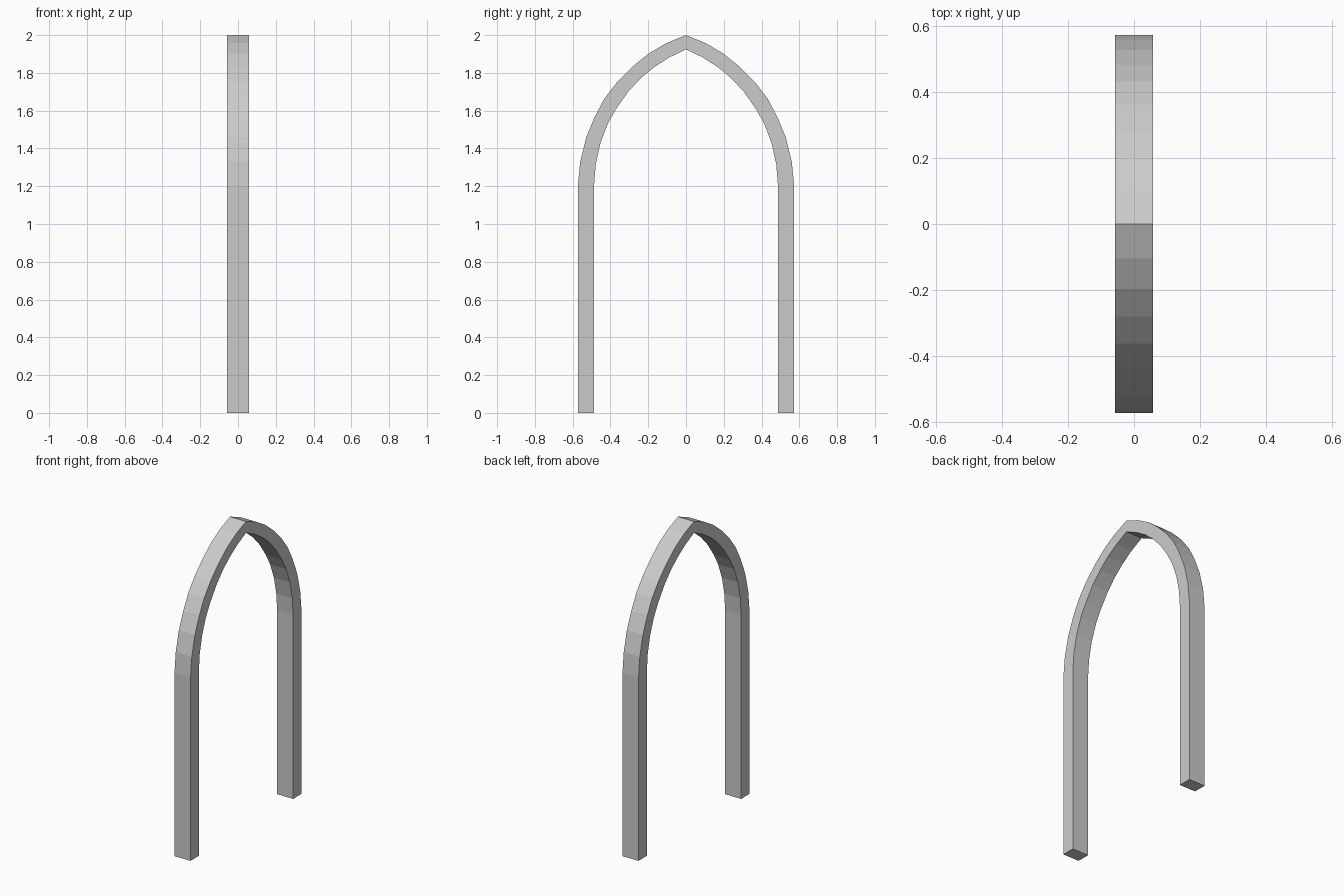
import bpy, bmesh

if "Cube" in bpy.data.objects:
    bpy.data.objects.remove(bpy.data.objects["Cube"])

HALF_DEPTH = 0.058

# Half profile (y, z) from the foot up to the pointed apex
outer = [(0.573, 0), (0.573, 1.2), (0.56, 1.33), (0.528, 1.46), (0.482, 1.57),
         (0.432, 1.664), (0.362, 1.755), (0.281, 1.835), (0.197, 1.903), (0.105, 1.957), (0, 2)]
inner = [(0.487, 0), (0.487, 1.2), (0.478, 1.316), (0.453, 1.429), (0.414, 1.531),
         (0.37, 1.609), (0.306, 1.70), (0.239, 1.772), (0.169, 1.83), (0.09, 1.881), (0, 1.925)]


def full(half):
    """Mirror a half profile across y = 0, sharing the apex."""
    return half + [(-y, z) for y, z in reversed(half[:-1])]


# Sweep a rectangular section along the arch
bm = bmesh.new()
rings = []
for (oy, oz), (iy, iz) in zip(full(outer), full(inner)):
    rings.append([bm.verts.new(p) for p in (
        (-HALF_DEPTH, oy, oz), (HALF_DEPTH, oy, oz),
        (HALF_DEPTH, iy, iz), (-HALF_DEPTH, iy, iz))])
for a, b in zip(rings, rings[1:]):
    for i in range(4):
        j = (i + 1) % 4
        bm.faces.new((a[i], a[j], b[j], b[i]))

# Feet
bm.faces.new(rings[0])
bm.faces.new(rings[-1])
bmesh.ops.recalc_face_normals(bm, faces=bm.faces)

mesh = bpy.data.meshes.new("pointed_arch")
bm.to_mesh(mesh)
bm.free()
arch = bpy.data.objects.new("pointed_arch", mesh)
bpy.context.collection.objects.link(arch)
